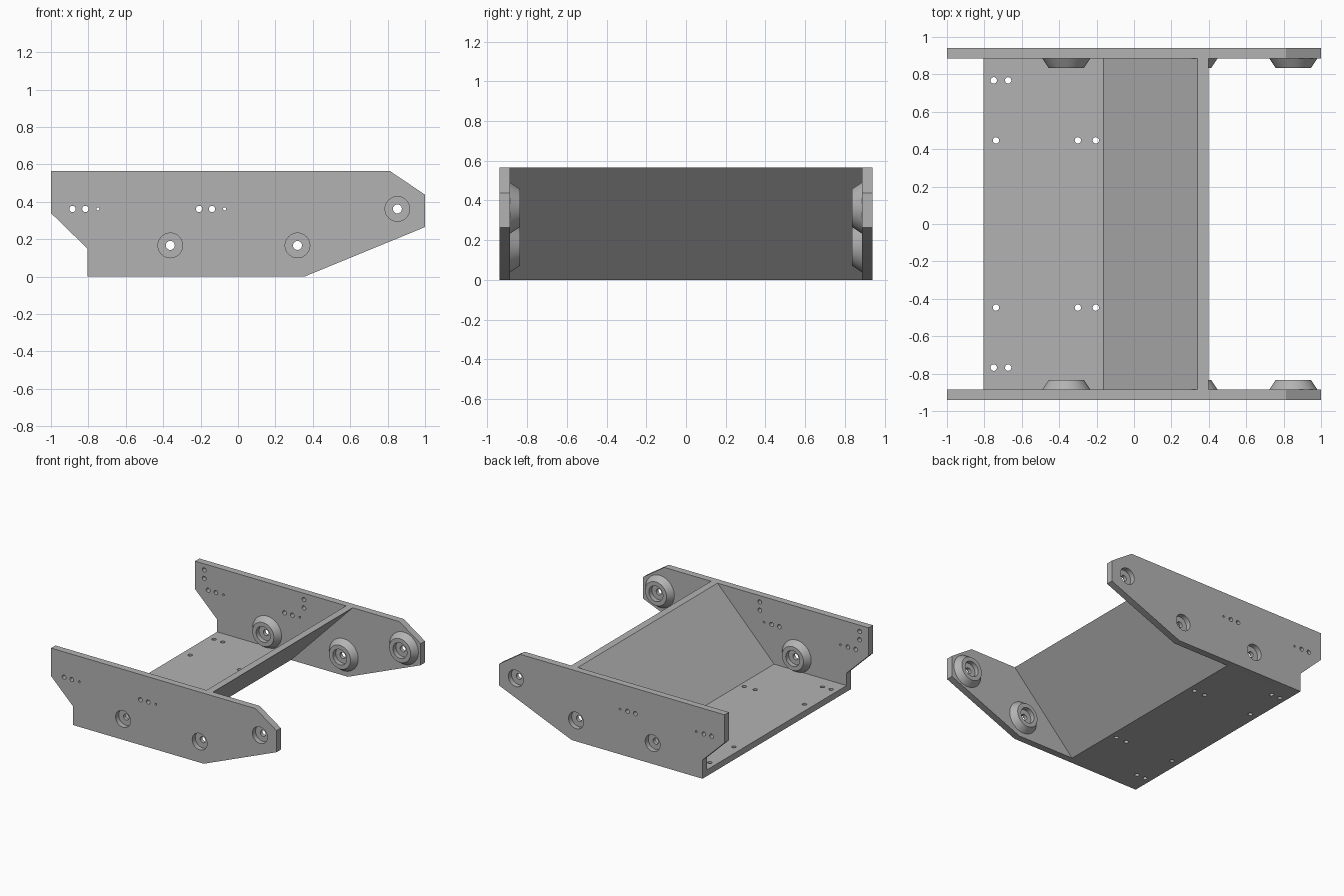
import bpy, bmesh, math
from mathutils import Matrix, Vector

if "Cube" in bpy.data.objects:
    bpy.data.objects.remove(bpy.data.objects["Cube"])

IN, OUT = 0.885, 0.94          # inner and outer faces of the side plates

grey = bpy.data.materials.new("plain grey")
grey.diffuse_color = (0.45, 0.45, 0.45, 1)
grey.use_nodes = True
grey.node_tree.nodes["Principled BSDF"].inputs["Base Color"].default_value = grey.diffuse_color


def finish(name, bm):
    bmesh.ops.recalc_face_normals(bm, faces=bm.faces)
    me = bpy.data.meshes.new(name)
    bm.to_mesh(me)
    bm.free()
    me.materials.append(grey)
    ob = bpy.data.objects.new(name, me)
    bpy.context.collection.objects.link(ob)
    return ob


def prism(name, profile, y0, y1):
    """Extrude an x-z outline along y."""
    bm = bmesh.new()
    face = bm.faces.new([bm.verts.new((x, y0, z)) for x, z in profile])
    ext = bmesh.ops.extrude_face_region(bm, geom=[face])["geom"]
    bmesh.ops.translate(bm, vec=(0, y1 - y0, 0),
                        verts=[v for v in ext if isinstance(v, bmesh.types.BMVert)])
    return finish(name, bm)


def cone(name, start, end, r0, r1, sides=32):
    """Round solid between two points."""
    a, b = Vector(start), Vector(end)
    bm = bmesh.new()
    rot = (b - a).to_track_quat('Z', 'Y').to_matrix().to_4x4()
    bmesh.ops.create_cone(bm, cap_ends=True, segments=sides, radius1=r0, radius2=r1,
                          depth=(b - a).length,
                          matrix=Matrix.Translation((a + b) / 2) @ rot)
    return finish(name, bm)


def combine(ob, tool, operation):
    mod = ob.modifiers.new("bool", 'BOOLEAN')
    mod.operation, mod.solver, mod.object = operation, 'EXACT', tool
    bpy.context.view_layer.objects.active = ob
    bpy.ops.object.modifier_apply(modifier=mod.name)
    bpy.data.objects.remove(tool)


def drill(ob, x, z, y0, y1, r, sides=24):
    combine(ob, cone("cutter", (x, y0, z), (x, y1, z), r, r, sides), 'DIFFERENCE')


def smooth(ob):
    bpy.ops.object.select_all(action='DESELECT')
    ob.select_set(True)
    bpy.context.view_layer.objects.active = ob
    bpy.ops.object.shade_smooth_by_angle(angle=math.radians(30))


# Side plate with clipped corners
plate = prism("front_side_plate",
              [(-1, 0.565), (0.812, 0.565), (1, 0.438), (1, 0.265), (0.355, 0),
               (-0.805, 0), (-0.805, 0.15), (-1, 0.34)], -OUT, -IN)

# Tapered bosses, recessed on both sides, with a through hole
for x, z in [(-0.362, 0.167), (0.318, 0.167), (0.852, 0.362)]:
    combine(plate, cone("boss", (x, -IN - 0.02, z), (x, -0.835, z), 0.142, 0.095, 48), 'UNION')
    drill(plate, x, z, -OUT - 0.05, -0.9, 0.066, 40)
    drill(plate, x, z, -0.872, -0.78, 0.062, 40)
    drill(plate, x, z, -1.0, -0.75, 0.024)

# Rows of small through holes and pairs of blind holes on the inner face
for x0 in (-0.885, -0.208):
    for dx, r in ((0, 0.017), (0.069, 0.017), (0.136, 0.008)):
        drill(plate, x0 + dx, 0.362, -1.0, -0.8, r)
for x in (-0.92, -0.035):
    for z in (0.448, 0.515):
        drill(plate, x, z, -0.92, -0.85, 0.017)

# Mirrored plate on the far side
bm = bmesh.new()
bm.from_mesh(plate.data)
bmesh.ops.scale(bm, vec=(1, -1, 1), verts=bm.verts)
back = finish("back_side_plate", bm)

# Floor folding up into the sloping wall
tray = prism("floor_and_sloped_wall",
             [(-0.805, 0), (-0.15, 0), (0.398, 0.565), (0.34, 0.565),
              (-0.162, 0.05), (-0.805, 0.05)], -IN, IN)
for x, y in [(-0.75, 0.768), (-0.673, 0.768), (-0.738, 0.447), (-0.3, 0.447), (-0.204, 0.447)]:
    for s in (-1, 1):
        combine(tray, cone("cutter", (x, s * y, -0.05), (x, s * y, 0.085), 0.017, 0.017, 24),
                'DIFFERENCE')

for ob in (plate, back, tray):
    smooth(ob)
